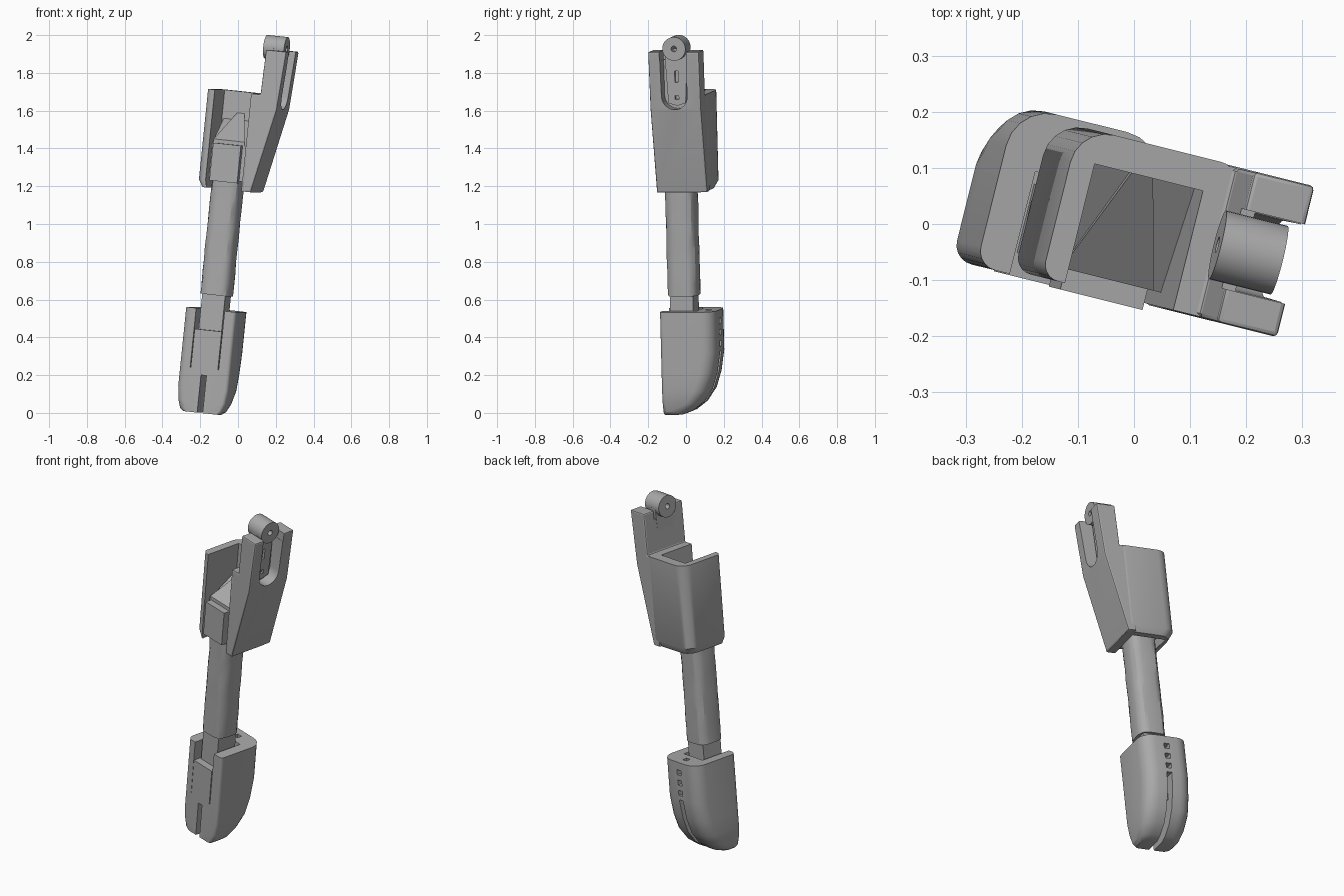
import bpy, bmesh, math, random
from mathutils import Matrix, Vector

random.seed(3)
if "Cube" in bpy.data.objects:
    bpy.data.objects.remove(bpy.data.objects["Cube"])

grey = bpy.data.materials.new("matte grey")
grey.use_nodes = True
grey.diffuse_color = (0.4, 0.4, 0.4, 1)
grey.node_tree.nodes["Principled BSDF"].inputs["Base Color"].default_value = (0.4, 0.4, 0.4, 1)

# The whole limb leans sideways and is turned about the vertical
POSE = (Matrix.Translation((-0.177, 0.006, 0)) @ Matrix.Rotation(math.radians(-14), 4, "Z")
        @ Matrix.Rotation(math.radians(6), 4, "Y"))


def finish(name, bm, angle=32):
    bmesh.ops.recalc_face_normals(bm, faces=bm.faces)
    mesh = bpy.data.meshes.new(name)
    bm.to_mesh(mesh)
    bm.free()
    mesh.materials.append(grey)
    ob = bpy.data.objects.new(name, mesh)
    bpy.context.collection.objects.link(ob)
    ob.matrix_world = POSE
    smooth(ob, angle)
    return ob


def smooth(ob, angle=32):
    bpy.ops.object.select_all(action="DESELECT")
    ob.select_set(True)
    bpy.context.view_layer.objects.active = ob
    bpy.ops.object.shade_smooth_by_angle(angle=math.radians(angle))


def rounded(corners, seg=5):
    """Outline from (x, y, radius) corners."""
    pts, n = [], len(corners)
    for i, (x, y, r) in enumerate(corners):
        p = Vector((x, y))
        if r == 0:
            pts.append(p)
            continue
        a = (Vector(corners[i - 1][:2]) - p).normalized() * r + p
        b = (Vector(corners[(i + 1) % n][:2]) - p).normalized() * r + p
        for k in range(seg + 1):
            t = k / seg * math.pi / 2
            pts.append(p + (a - p) * (1 - math.sin(t)) + (b - p) * (1 - math.cos(t)))
    return pts


def loft(name, rings, angle=32):
    bm = bmesh.new()
    loops = [[bm.verts.new(p) for p in ring] for ring in rings]
    for lo, hi in zip(loops, loops[1:]):
        for i in range(len(lo)):
            j = (i + 1) % len(lo)
            bm.faces.new((lo[i], lo[j], hi[j], hi[i]))
    bm.faces.new(loops[0])
    bm.faces.new(loops[-1])
    return finish(name, bm, angle)


def level(pts, w):
    return [(p[0], p[1], w) for p in pts]


def box(name, u0, u1, v0, v1, w0, w1):
    pts = [(u0, v0), (u1, v0), (u1, v1), (u0, v1)]
    return loft(name, [level(pts, w0), level(pts, w1)])


def side_plate(name, outline, axis, start, end):
    """Extrude an outline along u or v; the outline's second value is height."""
    if axis == "u":
        return loft(name, [[(d, a, w) for a, w in outline] for d in (start, end)])
    return loft(name, [[(a, d, w) for a, w in outline] for d in (start, end)])


def cut(ob, cutters):
    for c in cutters:
        c.hide_render = True
        mod = ob.modifiers.new("cut", "BOOLEAN")
        mod.operation, mod.solver, mod.object = "DIFFERENCE", "EXACT", c
    bpy.context.view_layer.update()
    mesh = bpy.data.meshes.new_from_object(ob.evaluated_get(bpy.context.evaluated_depsgraph_get()))
    ob.modifiers.clear()
    ob.data = mesh
    for c in cutters:
        bpy.data.objects.remove(c)
    smooth(ob)


# Foot: cup with a rounded heel, open channel in front, split toe
rings = []
for w, half, back in ((0, .1, 0), (.015, .118, .04), (.06, .132, .1), (.13, .14, .147),
                      (.22, .14, .176), (.33, .14, .193), (.55, .14, .193)):
    r = min(.075, (back + .1) * .4)
    rings.append(level(rounded([(-half, -.103, .035), (half, -.103, .02),
                                (half, back, r), (-half, back, r)]), w))
foot = loft("foot_cup", rings, 40)
cutters = [box("channel", -.078, .078, -.3, .085, .235, .7),
           box("toe_split", -.015, .015, -.3, .3, -.1, .2),
           box("heel_slot", -.015, .015, .12, .3, -.1, .33),
           box("top_hole", -.015, .015, .12, .15, .52, .6)]
for w in (.37, .43, .49):
    cutters.append(box("heel_hole", -.016, .016, .15, .3, w - .015, w + .015))
cut(foot, cutters)

# Post that joins the foot to the shaft
box("foot_block", -.074, .074, -.105, .085, .235, .44)
box("post", -.063, .063, -.063, .063, .4, .66)

# Wrapped shaft, slightly uneven
rings = []
for i in range(11):
    h = .08
    ring = rounded([(-h, -h, .05), (h, -h, .05), (h, h, .05), (-h, h, .05)], 4)
    ring = [p * (1 + random.uniform(-.025, .025)) for p in ring]
    rings.append(level(ring, .628 + i * .062))
loft("shaft", rings, 25)

# Upper shell: U-shaped wall, open in front
rings = []
for w, left in ((1.19, -.14), (1.23, -.143), (1.71, -.143)):
    lift = .02 if w < 1.2 else 0
    rings.append(level(rounded([(-.1, -.095, 0), (left + lift, -.095, .03), (left + lift, .182 - lift, .065),
                                (.15, .182 - lift, .03), (.15, -.095, 0), (.1, -.095, 0),
                                (.1, .124, 0), (-.1, .124, 0)]), w))
loft("upper_shell", rings)

# Side horn flaring outward, with a round-bottomed slot
horn = side_plate("side_horn", [(.102, 1.19), (.152, 1.19), (.248, 1.64), (.268, 1.95),
                                (.156, 1.95), (.15, 1.71), (.102, 1.71)], "v", -.097, .18)
bev = horn.modifiers.new("soft edge", "BEVEL")
bev.width, bev.segments, bev.limit_method = .008, 2, "ANGLE"
slot = [(.037 + .07 * math.cos(t), 1.71 + .07 * math.sin(t))
        for t in (math.pi + math.pi * k / 12 for k in range(13))]
slot += [(.11, 2.1), (-.036, 2.1)]
upper = [(-.036, 1.9), (.11, 1.9), (.11, 2.1), (-.036, 2.1)]
cut(horn, [side_plate("slot", slot, "u", .18, .4),
           side_plate("slot_top", upper, "u", .05, .4)])

# Tongue in the slot, carrying the pivot barrel
tongue = side_plate("tongue", [(-.01, 1.67), (.037, 1.655), (.084, 1.67), (.1, 1.96), (-.026, 1.96)],
                    "u", .153, .195)
cut(tongue, [box("slit", .1, .3, .028, .046, 1.78, 1.84),
             box("pin_hole", .1, .3, .027, .047, 1.69, 1.71)])
circle = [(math.cos(2 * math.pi * k / 32), math.sin(2 * math.pi * k / 32)) for k in range(32)]


def disc(name, r, u0, u1):
    return side_plate(name, [(.037 + r * c, 1.962 + r * s) for c, s in circle], "u", u0, u1)


barrel = disc("pivot_barrel", .063, .122, .236)
cut(barrel, [disc("bore", .015, .1, .3)])

# Plug at the top of the shaft and the sloping floor behind it
box("plug", -.076, .076, -.108, .08, 1.23, 1.43)
side_plate("shell_floor", [(-.02, 1.22), (.126, 1.22), (.126, 1.57), (-.02, 1.44)], "v", 0, .01).hide_render = True
bpy.data.objects.remove(bpy.data.objects["shell_floor"])
side_plate("inner_floor", [(-.07, 1.24), (.126, 1.24), (.126, 1.56), (-.07, 1.43)], "u", -.09, .101)
wedge_low = [(-.085, -.07), (.085, -.07), (.02, .124), (-.02, .124)]
loft("ramp", [level(wedge_low, 1.4),
              [(u, v, 1.45 + (v + .07) * .75) for u, v in wedge_low]])
